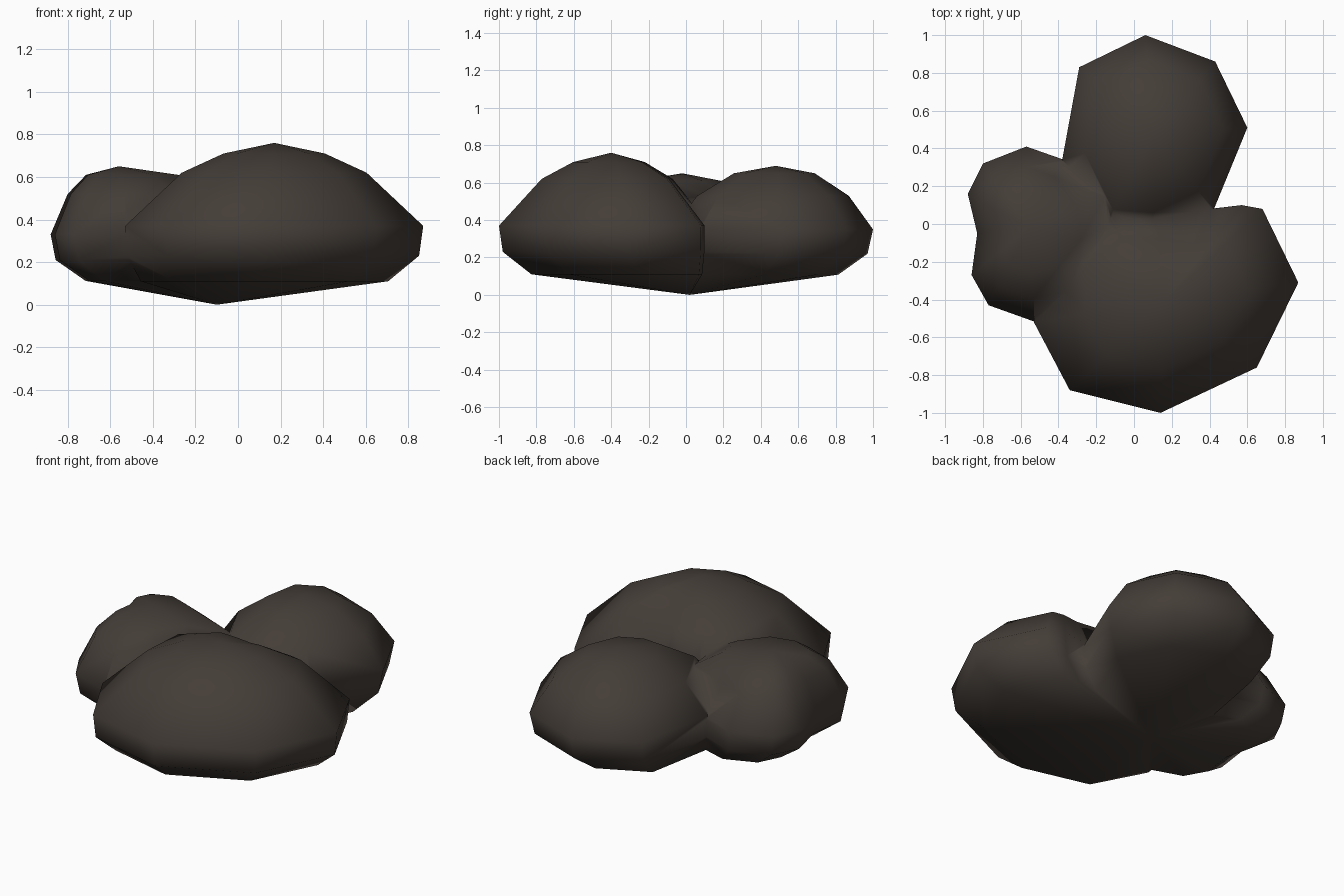
import bpy, bmesh
from mathutils import Vector

if "Cube" in bpy.data.objects:
    bpy.data.objects.remove(bpy.data.objects["Cube"])

BASE = Vector((-0.1, 0.02))      # shared low point under the boulder

mat = bpy.data.materials.new("dark brown stone")
mat.diffuse_color = (0.058, 0.047, 0.039, 1)
mat.use_nodes = True
mat.node_tree.nodes["Principled BSDF"].inputs["Base Color"].default_value = mat.diffuse_color


def lobe(name, peak, rim, rim_z, upper, lower):
    """Faceted mound: rim outline shrinks up to its peak and down to BASE."""
    top = Vector(peak[:2])
    rings = [(s, z, BASE) for s, z in lower] + [(1, rim_z, top)] + [(s, z, top) for s, z in upper]
    bm = bmesh.new()
    loops = []
    for s, z, c in rings:
        loops.append([bm.verts.new((*(c + (Vector(p) - c) * s), z)) for p in rim])
    n = len(rim)
    for a, b in zip(loops, loops[1:]):
        for i in range(n):
            j = (i + 1) % n
            bm.faces.new((a[i], a[j], b[j], b[i]))
    apex = bm.verts.new(peak)
    foot = bm.verts.new((*BASE, 0))
    for i in range(n):
        j = (i + 1) % n
        bm.faces.new((loops[-1][i], loops[-1][j], apex))
        bm.faces.new((loops[0][j], loops[0][i], foot))
    bmesh.ops.triangulate(bm, faces=bm.faces[:])
    bmesh.ops.recalc_face_normals(bm, faces=bm.faces[:])
    me = bpy.data.meshes.new(name)
    bm.to_mesh(me)
    bm.free()
    me.materials.append(mat)
    ob = bpy.data.objects.new(name, me)
    bpy.context.collection.objects.link(ob)
    return ob


# Large front mound
front = lobe("boulder", (0.17, -0.4, 0.76),
             [(-0.53, -0.52), (-0.34, -0.88), (0.14, -1.0), (0.65, -0.76), (0.87, -0.31),
              (0.68, 0.08), (0.57, 0.10), (0.41, 0.08), (0.1, 0.12), (-0.2, 0.13), (-0.5, -0.1)],
             0.37, [(0.62, 0.62), (0.34, 0.71)], [(0.83, 0.11), (0.98, 0.23)])

# Back mound
back = lobe("back_mound", (0.1, 0.48, 0.69),
            [(-0.38, 0.34), (-0.18, -0.06), (0.1, -0.08), (0.42, 0.07), (0.60, 0.51),
             (0.43, 0.86), (0.06, 1.0), (-0.29, 0.83)],
            0.35, [(0.75, 0.53), (0.4, 0.65)], [(0.81, 0.108), (0.97, 0.22)])

# Small left mound
left = lobe("left_mound", (-0.56, -0.02, 0.65),
            [(-0.37, 0.34), (-0.57, 0.41), (-0.80, 0.32), (-0.88, 0.16), (-0.83, -0.05),
             (-0.86, -0.27), (-0.77, -0.43), (-0.52, -0.52), (-0.22, -0.45), (0.02, -0.15), (-0.02, 0.2)],
            0.33, [(0.75, 0.52), (0.48, 0.61)], [(0.79, 0.112), (0.97, 0.21)])

# Merge the mounds into one smooth boulder
bpy.context.view_layer.objects.active = front
front.select_set(True)
for other in (back, left):
    m = front.modifiers.new("merge", 'BOOLEAN')
    m.operation = 'UNION'
    m.solver = 'EXACT'
    m.object = other
    bpy.ops.object.modifier_apply(modifier=m.name)
    bpy.data.objects.remove(other)
bm = bmesh.new()
bm.from_mesh(front.data)
bmesh.ops.remove_doubles(bm, verts=bm.verts[:], dist=0.01)
bm.to_mesh(front.data)
bm.free()
for p in front.data.polygons:
    p.use_smooth = True
